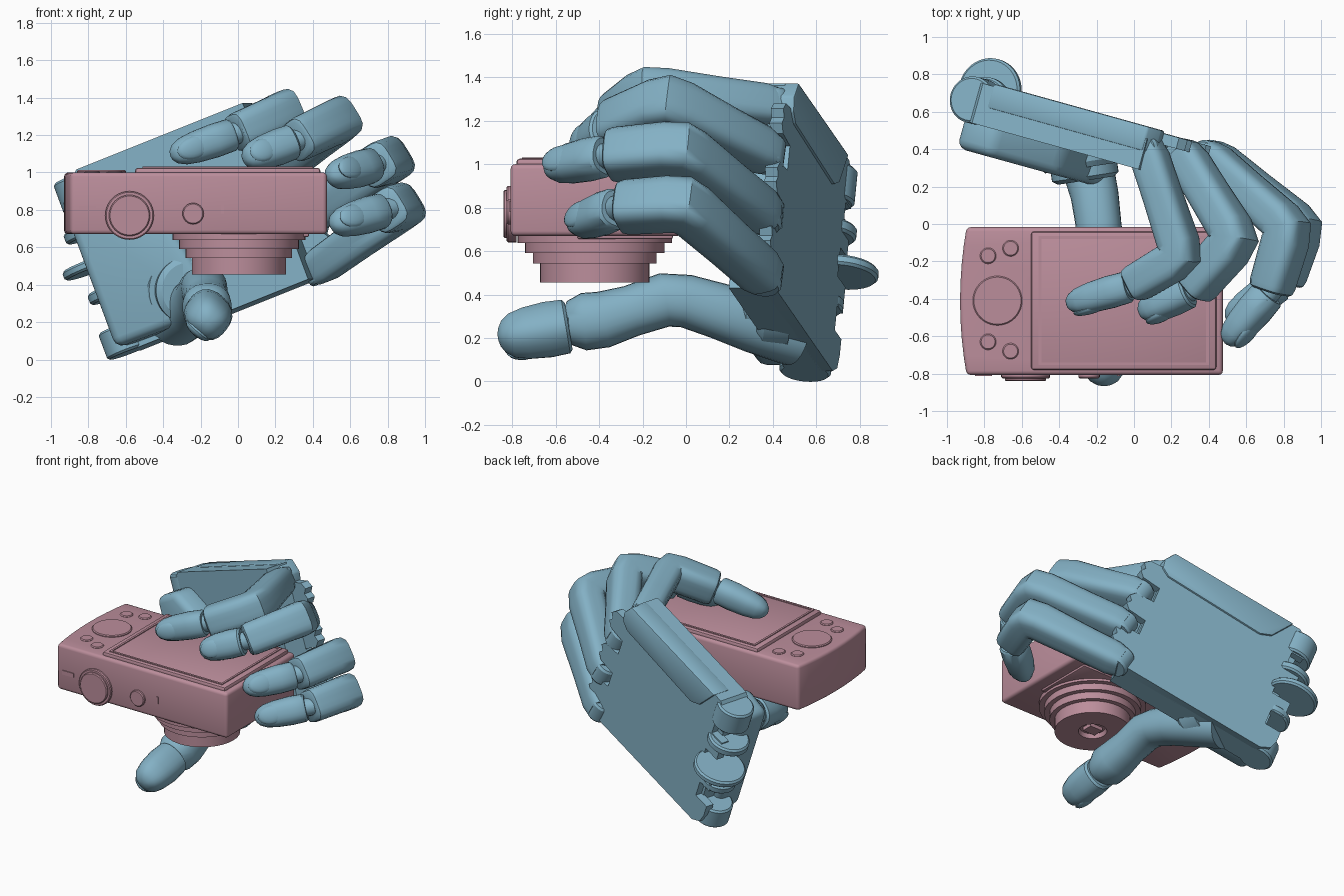
import bpy, bmesh
from math import cos, sin, pi, radians
from mathutils import Vector as V, Matrix

if "Cube" in bpy.data.objects:
    bpy.data.objects.remove(bpy.data.objects["Cube"])


def material(name, col):
    m = bpy.data.materials.new(name)
    m.diffuse_color = (*col, 1)
    m.use_nodes = True
    m.node_tree.nodes["Principled BSDF"].inputs["Base Color"].default_value = m.diffuse_color
    return m


PINK = material("camera_pink", (0.50, 0.27, 0.33))
BLUE = material("hand_blue", (0.23, 0.44, 0.56))


def finish(name, bm, mat, angle=32):
    bmesh.ops.recalc_face_normals(bm, faces=bm.faces)
    me = bpy.data.meshes.new(name)
    bm.to_mesh(me)
    bm.free()
    me.materials.append(mat)
    me.polygons.foreach_set("use_smooth", [True] * len(me.polygons))
    me.set_sharp_from_angle(angle=radians(angle))
    ob = bpy.data.objects.new(name, me)
    bpy.context.collection.objects.link(ob)
    return ob


def prism(name, pts, d0, d1, mat, M=Matrix(), bevel=0.0, seg=2):
    bm = bmesh.new()
    rings = [[bm.verts.new((x, y, d)) for x, y in pts] for d in (d0, d1)]
    n = len(pts)
    bm.faces.new(rings[0])
    bm.faces.new(rings[1])
    for i in range(n):
        j = (i + 1) % n
        bm.faces.new((rings[0][i], rings[0][j], rings[1][j], rings[1][i]))
    bmesh.ops.recalc_face_normals(bm, faces=bm.faces)
    if bevel:
        sharp = [e for e in bm.edges if e.calc_face_angle(0) > radians(20)]
        bmesh.ops.bevel(bm, geom=sharp, offset=bevel, segments=seg, affect='EDGES', profile=0.5, clamp_overlap=True)
    bm.transform(M)
    return finish(name, bm, mat)


def rect(x0, x1, y0, y1):
    return [(x0, y0), (x1, y0), (x1, y1), (x0, y1)]


def lathe(name, profile, centre, axis, mat, sides=40):
    bm = bmesh.new()
    rings = [[bm.verts.new((r * cos(2 * pi * i / sides), r * sin(2 * pi * i / sides), h)) for i in range(sides)]
             for r, h in profile]
    for a, b in zip(rings, rings[1:]):
        for i in range(sides):
            j = (i + 1) % sides
            bm.faces.new((a[i], a[j], b[j], b[i]))
    bm.faces.new(rings[0])
    bm.faces.new(rings[-1])
    bm.transform(Matrix.Translation(centre) @ V(axis).to_track_quat('Z', 'Y').to_matrix().to_4x4())
    return finish(name, bm, mat)


def disc(name, centre, axis, r, h, mat, c=0.006):
    return lathe(name, [(r, 0), (r, h - c), (r - c, h)], centre, axis, mat)


def sweep(name, path, side, sizes, mat, power=4.0, sides=24):
    # rounded-box section (half width, half height) carried along a path
    bm = bmesh.new()
    rings = []
    for k, p in enumerate(path):
        t = (path[min(k + 1, len(path) - 1)] - path[max(k - 1, 0)]).normalized()
        s = (side - t * side.dot(t)).normalized()
        up = t.cross(s)
        w, h = sizes[k]
        ring = []
        for i in range(sides):
            a = 2 * pi * (i + 0.5) / sides
            c, d = cos(a), sin(a)
            q = (abs(c) ** power + abs(d) ** power) ** (-1 / power)
            ring.append(bm.verts.new(p + s * (w * c * q) + up * (h * d * q)))
        rings.append(ring)
    for a, b in zip(rings, rings[1:]):
        for i in range(sides):
            j = (i + 1) % sides
            bm.faces.new((a[i], a[j], b[j], b[i]))
    bm.faces.new(rings[0])
    bm.faces.new(rings[-1])
    return finish(name, bm, mat, 38)


def fingertip(name, a, b, side, w, h):
    # tip segment with a domed end and an inset nail on the outer side
    prof = [(0, .85), (.04, .97), (.3, 1), (.6, .93), (.8, .8), (.92, .58), (.98, .32), (1, .1)]
    sweep(name, [a.lerp(b, t) for t, _ in prof], side, [(w * s, h * s) for _, s in prof], BLUE, 2.5)
    d = (b - a).normalized()
    s = (side - d * side.dot(d)).normalized()
    up = d.cross(s)
    bm = bmesh.new()
    bmesh.ops.create_uvsphere(bm, u_segments=20, v_segments=10, radius=1)
    R = Matrix((d, s, up)).transposed().to_4x4() @ Matrix.Diagonal(((b - a).length * .27, w * .66, h * .3, 1))
    bm.transform(Matrix.Translation(a.lerp(b, .66) + up * h * .68) @ R)
    finish(name + "_nail", bm, BLUE)


# ---- camera lying on its front, lens pointing down
left = [(-0.93 + 0.035 * t * t, -0.412 + 0.395 * t) for t in (1, .75, .5, .25, 0, -.25, -.5, -.75, -1)]
prism("camera_body", left + [(0.475, -0.807), (0.475, -0.017)], 0.67, 1.0, PINK, bevel=0.022, seg=3)
prism("screen_bezel", rect(-0.55, 0.44, -0.78, -0.04), 0.98, 1.025, PINK, bevel=0.015)
for i, r in enumerate([(-.51, .40, -.755, -.74), (-.51, .40, -.08, -.065), (-.51, -.495, -.74, -.08), (.385, .40, -.74, -.08)]):
    prism(f"screen_rim_{i}", rect(*r), 1.0, 1.031, PINK)
disc("control_dial", (-.73, -.41, .98), (0, 0, 1), .132, .032, PINK)
for i, (x, y) in enumerate([(-.78, -.17), (-.66, -.13), (-.78, -.63), (-.66, -.68)]):
    disc(f"back_button_{i}", (x, y, .98), (0, 0, 1), .043, .028, PINK)
disc("shutter_button", (-.58, -.78, .77), (0, -1, 0), .13, .045, PINK)
disc("shutter_button_cap", (-.58, -.78, .77), (0, -1, 0), .11, .06, PINK)
disc("power_button", (-.24, -.78, .78), (0, -1, 0), .057, .045, PINK)
prism("flash_window", rect(-.85, -.76, .79, .82), .78, .813, PINK, Matrix.Rotation(pi / 2, 4, 'X'))
prism("indicator_slot", rect(-.09, -.075, .78, .83), .78, .813, PINK, Matrix.Rotation(pi / 2, 4, 'X'))
prism("lens_plate", rect(.12, .38, -.50, -.06), .655, .69, PINK, bevel=.01)
lathe("lens", [(.355, 0), (.355, .042), (.32, .042), (.32, .088), (.285, .088), (.285, .138), (.252, .138), (.252, .225),
               (.095, .225), (.085, .195)], (.005, -.42, .68), (0, 0, -1), PINK, 48)
prism("lens_shutter", rect(-.045, .055, -.46, -.38), .46, .50, PINK)

# ---- palm, in hand coordinates: along fingers, across palm, out of the back
u = V((.9, -.25, .36)).normalized()
v = V((-.37, .10, .93))
v = (v - u * v.dot(u)).normalized()
n = v.cross(u)
H = Matrix.Translation((-.22, .59, .715)) @ Matrix((u, v, n)).transposed().to_4x4()
outline = [(-.62, -.40), (-.60, -.47), (-.53, -.51), (.50, -.51)]
outline += [(.62, -.51), (.645, -.485), (.62, -.46), (.52, -.455)]
for b in (-.30, -.01, .28):
    outline += [(.52, b - .085), (.65, b - .075), (.685, b - .035), (.66, b), (.685, b + .035), (.65, b + .075), (.52, b + .085)]
outline += [(.54, .44), (.52, .50), (-.46, .50), (-.52, .44), (-.56, .44), (-.56, .30), (-.47, .30), (-.47, .22),
            (-.58, .22), (-.58, .07), (-.46, .07), (-.46, -.07), (-.6, -.07), (-.6, -.2), (-.5, -.2), (-.5, -.32), (-.62, -.32)]
prism("palm", outline, -.06, 0, BLUE, H)
prism("palm_core", [(-.58, -.47), (-.53, -.51), (.53, -.51), (.53, .50), (-.46, .50), (-.52, .44), (-.52, -.40)], -.22, -.05, BLUE, H)
prism("palm_heel", [(-.57, -.48), (-.57, .37), (-.36, .40), (-.06, .10), (.04, -.36), (-.06, -.49)], -.37, -.15,
      BLUE, H, bevel=.05, seg=3)
prism("little_finger_plate", [(-.30, .33), (-.22, .29), (.50, .31), (.56, .35), (.57, .42), (.52, .505), (-.40, .505)],
      -.12, .014, BLUE, H, bevel=.01)
# wrist hinge: corner knobs and thin discs
for i, (a, b, d, r, w) in enumerate([(-.51, .31, -.10, .125, .17), (-.54, .15, -.10, .14, .06), (-.60, -.02, -.03, .175, .05),
                                     (-.55, -.20, -.11, .12, .06), (-.56, -.51, -.14, .12, .15)]):
    lathe(f"wrist_disc_{i}", [(r - .012, 0), (r, .012), (r, w - .012), (r - .012, w)], H @ V((a, b, d)), v, BLUE)

# ---- four fingers: knuckle, middle joint, end joint, tip
fingers = {
    "little_finger": [(.07, .40, 1.26), (.26, -.17, 1.33), (-.01, -.33, 1.21), (-.36, -.43, 1.09)],
    "ring_finger": [(.27, .37, 1.05), (.55, -.08, 1.285), (.31, -.35, 1.17), (.03, -.48, 1.07)],
    "middle_finger": [(.40, .36, .77), (.83, -.02, 1.07), (.73, -.36, 1.04), (.49, -.64, .98)],
    "index_finger": [(.43, .36, .49), (.89, -.01, .82), (.79, -.31, .80), (.50, -.52, .72)],
}
for name, pts in fingers.items():
    K, P, D, T = map(V, pts)
    d1, d2 = (P - K).normalized(), (D - P).normalized()
    side = d1.cross(d2).normalized()
    A, B = P - d1 * .075, P + d2 * .075
    mid = P.lerp((A + B) / 2, .35)
    path = [K - d1 * .02, K + d1 * .05, K.lerp(A, .5), A, mid, B, D - d2 * .04, D - d2 * .01, D]
    f = 1 if name != "little_finger" else .95
    sizes = [(.085, .085), (.10, .10), (.105, .10), (.115, .105), (.118, .112), (.115, .11), (.112, .105), (.105, .098), (.09, .085)]
    sweep(name, path, side, [(w * f, h * f) for w, h in sizes], BLUE)
    d3 = (T - D).normalized()
    lathe(name + "_joint", [(.06, 0), (.06, .08)], D - d3 * .04, d3, BLUE, 16)
    fingertip(name + "_tip", D + d3 * .02, T, side, .096 * f, .092 * f)
    lathe(name + "_knuckle", [(.075, -.07), (.085, -.055), (.085, .055), (.075, .07)], K, side, BLUE, 24)

# ---- thumb reaching forward under the lens
thumb = [(-.34, .50, .22), (-.25, .32, .27), (-.21, .15, .325), (-.19, 0, .37), (-.18, -.10, .375), (-.17, -.25, .325),
         (-.165, -.38, .285), (-.165, -.47, .275), (-.165, -.54, .27), (-.165, -.56, .268)]
rad = [.15, .14, .128, .122, .124, .118, .13, .132, .10, .06]
sweep("thumb", [V(p) for p in thumb], V((-1, 0, -.1)), [(r, r) for r in rad], BLUE, 2.3)
fingertip("thumb_tip", V((-.16, -.54, .255)), V((-.16, -.865, .20)), V((-.75, 0, .66)), .125, .118)
lathe("thumb_base", [(.23, 0), (.23, .12), (.21, .15), (.18, .15), (.18, .2), (.15, .22)], (-.29, .45, .37),
      (.15, -1, 0), BLUE)
